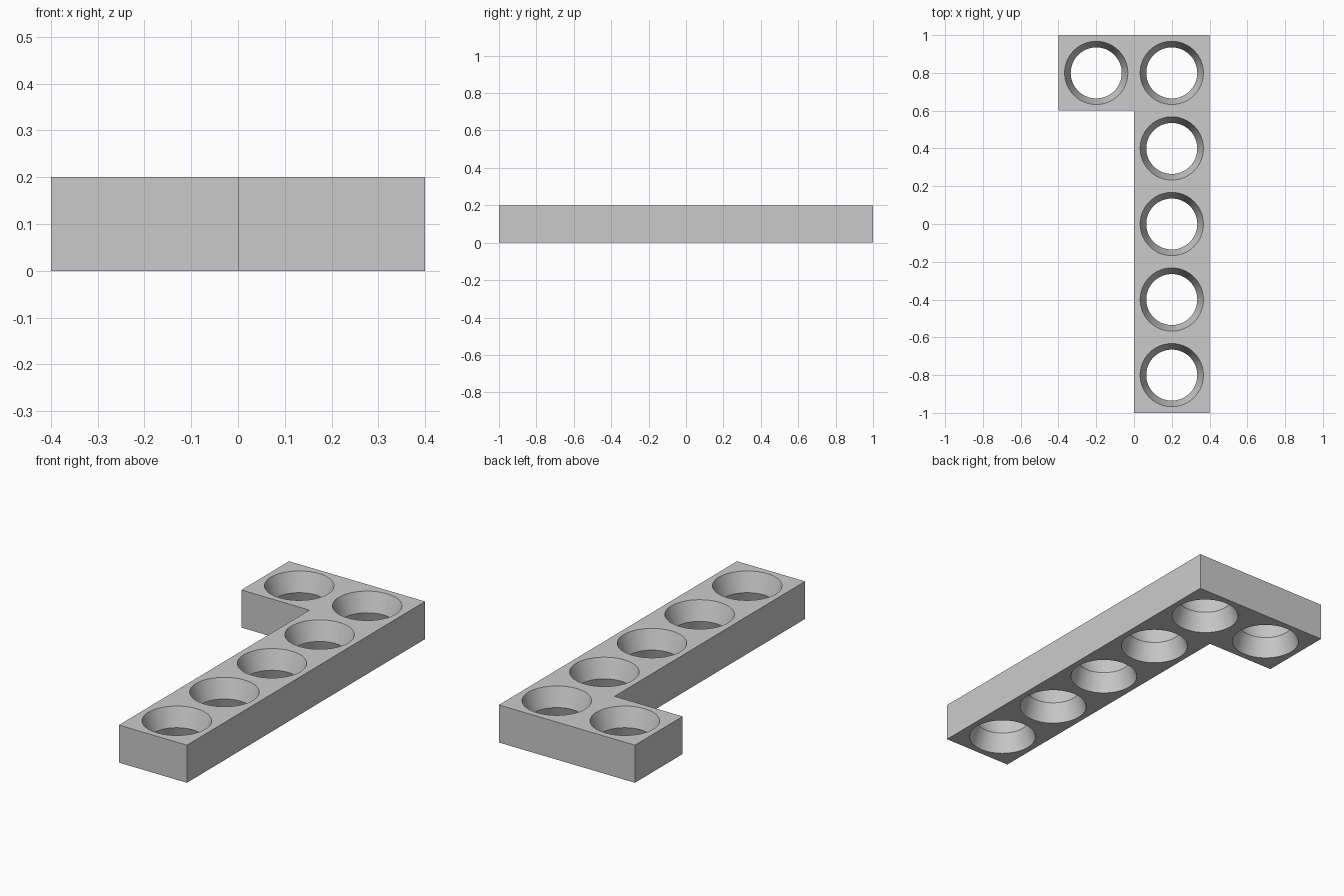
import bpy
import bmesh
import math

HEIGHT = 0.2
CELL = 0.4
RIM_R = 0.1675
WAIST_R = 0.135
SEGMENTS = 64

if "Cube" in bpy.data.objects:
    bpy.data.objects.remove(bpy.data.objects["Cube"])

# Plain grey material
grey = bpy.data.materials.new("plain grey")
grey.use_nodes = True
colour = (0.6, 0.6, 0.6, 1)
grey.diffuse_color = colour
grey.node_tree.nodes["Principled BSDF"].inputs["Base Color"].default_value = colour


def make_object(name, bm):
    bmesh.ops.recalc_face_normals(bm, faces=bm.faces[:])
    mesh = bpy.data.meshes.new(name)
    bm.to_mesh(mesh)
    bm.free()
    mesh.materials.append(grey)
    obj = bpy.data.objects.new(name, mesh)
    bpy.context.collection.objects.link(obj)
    return obj


# L-shaped bar: extruded outline
outline = [(0, -1), (CELL, -1), (CELL, 1), (-CELL, 1), (-CELL, 0.6), (0, 0.6)]
bm = bmesh.new()
base = bm.faces.new([bm.verts.new((x, y, 0)) for x, y in outline])
top = bmesh.ops.extrude_face_region(bm, geom=[base], use_keep_orig=True)["geom"]
bmesh.ops.translate(bm, vec=(0, 0, HEIGHT),
                    verts=[v for v in top if isinstance(v, bmesh.types.BMVert)])
bar = make_object("perforated_bar", bm)

# Hourglass cutters: narrow at mid height, flaring towards both faces
over = 0.02
flare = (RIM_R - WAIST_R) / (HEIGHT / 2)
wide = RIM_R + flare * over
profile = [(wide, -over), (WAIST_R, HEIGHT / 2), (wide, HEIGHT + over)]
centres = [(CELL / 2, -0.8 + CELL * i) for i in range(5)] + [(-CELL / 2, 0.8)]
bm = bmesh.new()
for cx, cy in centres:
    rings = []
    for r, z in profile:
        angles = [math.tau * i / SEGMENTS for i in range(SEGMENTS)]
        rings.append([bm.verts.new((cx + r * math.cos(a), cy + r * math.sin(a), z))
                      for a in angles])
    for low, high in zip(rings, rings[1:]):
        for i in range(SEGMENTS):
            j = (i + 1) % SEGMENTS
            bm.faces.new((low[i], low[j], high[j], high[i]))
    bm.faces.new(rings[0])
    bm.faces.new(rings[-1])
cutter = make_object("hole_cutter", bm)
cutter.hide_render = True

# Cut the holes and drop the cutter
cut = bar.modifiers.new("holes", 'BOOLEAN')
cut.operation = 'DIFFERENCE'
cut.solver = 'EXACT'
cut.object = cutter
bpy.ops.object.select_all(action='DESELECT')
bar.select_set(True)
bpy.context.view_layer.objects.active = bar
bpy.ops.object.modifier_apply(modifier=cut.name)
bpy.data.objects.remove(cutter)

# Round hole walls, crisp rims and waists
bpy.ops.object.shade_smooth_by_angle(angle=math.radians(30))
